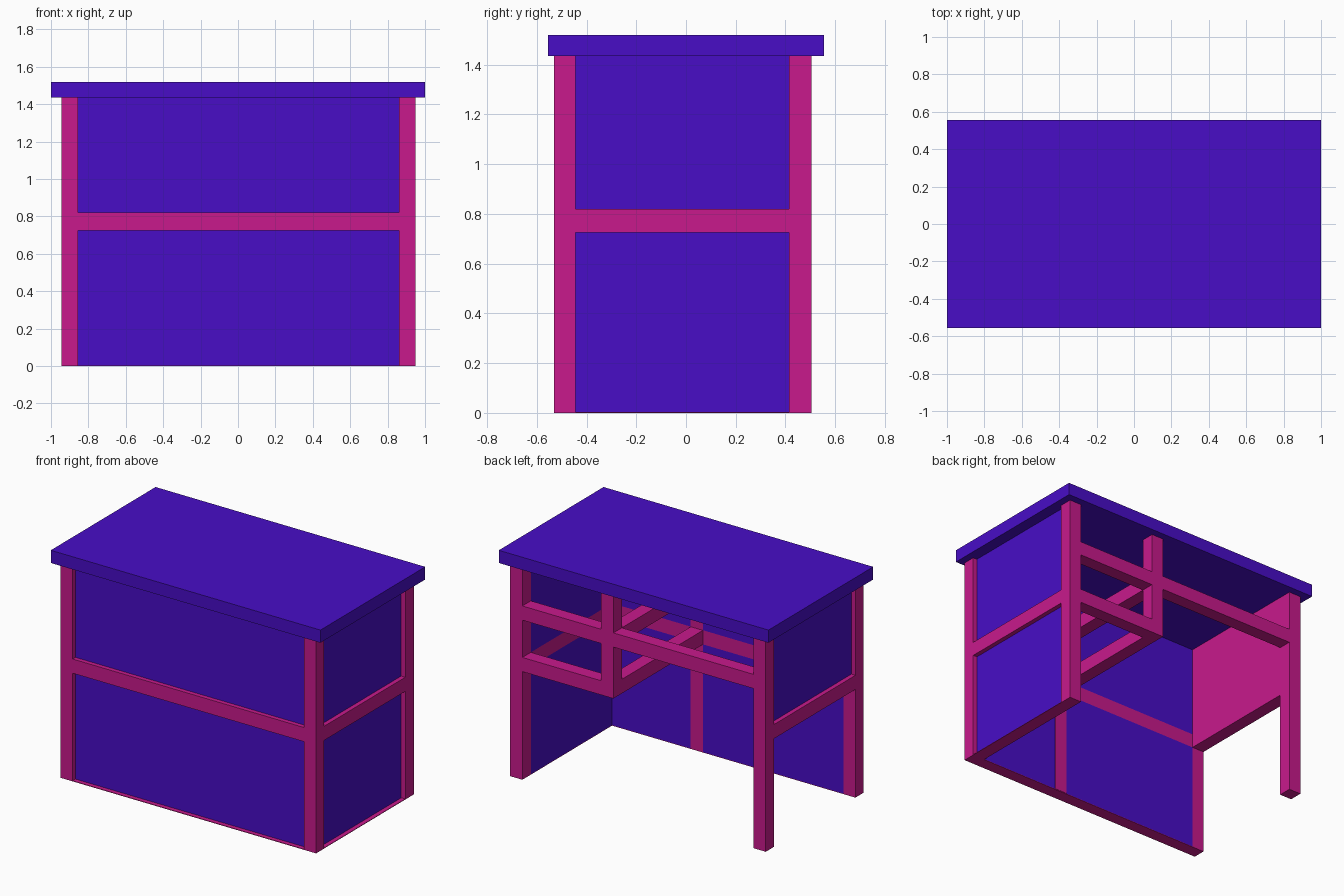
import bpy

if "Cube" in bpy.data.objects:
    bpy.data.objects.remove(bpy.data.objects["Cube"])


def make_material(name, rgb):
    m = bpy.data.materials.new(name)
    m.diffuse_color = (*rgb, 1)
    m.use_nodes = True
    m.node_tree.nodes["Principled BSDF"].inputs["Base Color"].default_value = m.diffuse_color
    return m


BLUE = make_material("blue_panel", (0.065, 0.004, 0.565))
PINK = make_material("pink_frame", (0.578, 0.010, 0.262))


def box(name, xs, ys, zs, mat):
    bpy.ops.mesh.primitive_cube_add(size=1, location=[sum(r) / 2 for r in (xs, ys, zs)])
    o = bpy.context.object
    o.name = o.data.name = name
    for v in o.data.vertices:
        v.co = [c * (r[1] - r[0]) for c, r in zip(v.co, (xs, ys, zs))]
    o.data.materials.append(mat)
    return o


# Shared spans: leg positions, divider, and the heights of the rails
LEFT, RIGHT = (-0.945, -0.855), (0.86, 0.95)
FRONT, BACK = (-0.53, -0.445), (0.415, 0.505)
MID = (0.185, 0.275)
INNER_X, INNER_Y = (LEFT[1], RIGHT[0]), (FRONT[1], BACK[0])
TOP_Z = 1.435
LOW_RAIL, HIGH_RAIL = (0.725, 0.82), (1.07, 1.165)
SILL = 0.004
RECESS = 0.03

# Table top
box("table_top", (-1, 1), (-0.555, 0.555), (TOP_Z, 1.52), BLUE)

# Corner legs
for xn, xs in (("left", LEFT), ("right", RIGHT)):
    for yn, ys in (("front", FRONT), ("back", BACK)):
        box(f"{yn}_{xn}_leg", xs, ys, (0, TOP_Z), PINK)

# Middle rails round the front and sides
box("front_rail", INNER_X, FRONT, LOW_RAIL, PINK)
box("left_rail", LEFT, INNER_Y, LOW_RAIL, PINK)
box("right_rail", RIGHT, INNER_Y, LOW_RAIL, PINK)

# Thin sills under the front and right walls
box("front_sill", INNER_X, FRONT, (0, SILL), PINK)
box("right_sill", RIGHT, INNER_Y, (0, SILL), PINK)

# Recessed wall panels, flush with the legs on the inside
front_y = (FRONT[0] + RECESS, FRONT[1])
right_x = (RIGHT[0], RIGHT[1] - RECESS)
for level, zs in (("lower", (SILL, LOW_RAIL[0])), ("upper", (LOW_RAIL[1], TOP_Z))):
    box(f"front_{level}_panel", INNER_X, front_y, zs, BLUE)
    box(f"right_{level}_panel", right_x, INNER_Y, zs, BLUE)
    box(f"front_{level}_post", MID, (-0.47, FRONT[1] + 0.002), zs, PINK)

# Left side is closed only at the top, with a pink lining inside
upper = (LOW_RAIL[1], TOP_Z)
box("left_upper_panel", (LEFT[0] + RECESS, -0.87), INNER_Y, upper, BLUE)
box("left_lining", (-0.87, LEFT[1]), INNER_Y, upper, PINK)

# Open shelf frame at the back: hanging post, back rails and depth rails
box("back_middle_post", MID, BACK, (LOW_RAIL[0], TOP_Z), PINK)
box("back_low_rail", (MID[1], RIGHT[0]), BACK, LOW_RAIL, PINK)
box("back_high_rail_right", (MID[1], RIGHT[0]), BACK, HIGH_RAIL, PINK)
box("back_high_rail_left", (LEFT[1], MID[0]), BACK, HIGH_RAIL, PINK)
for level, zs in (("low", LOW_RAIL), ("high", HIGH_RAIL)):
    box(f"divider_{level}_rail", MID, INNER_Y, zs, PINK)
